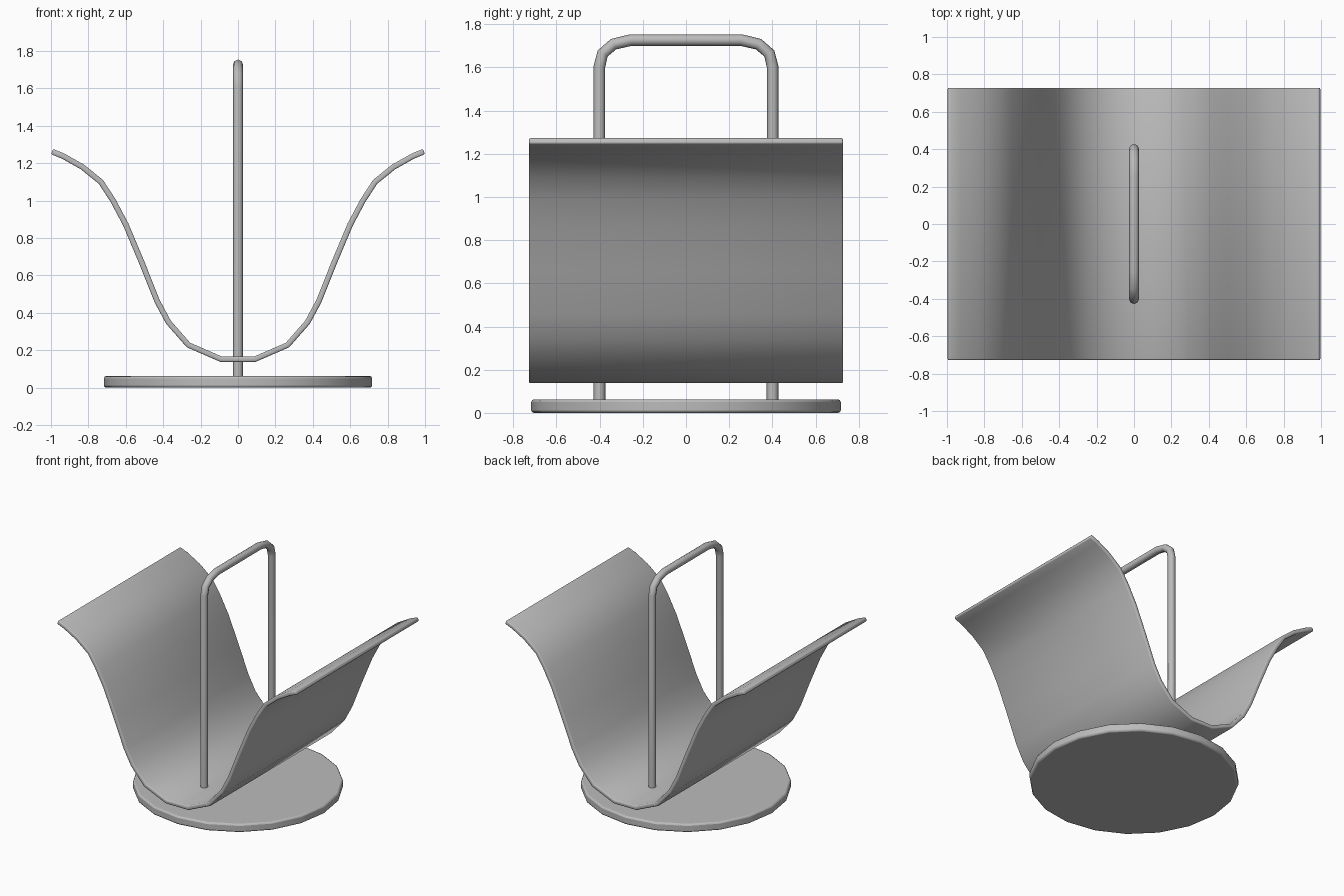
import bpy
import bmesh
import math

cube = bpy.data.objects.get("Cube")
if cube:
    bpy.data.objects.remove(cube, do_unlink=True)

grey = bpy.data.materials.new("grey_metal")
grey.use_nodes = True
colour = (0.5, 0.5, 0.5, 1)
grey.diffuse_color = colour
grey.node_tree.nodes["Principled BSDF"].inputs["Base Color"].default_value = colour


def add_object(name, data):
    obj = bpy.data.objects.new(name, data)
    bpy.context.collection.objects.link(obj)
    data.materials.append(grey)
    return obj


def add_bevel(obj, width, segments):
    mod = obj.modifiers.new("soft_edges", "BEVEL")
    mod.width = width
    mod.segments = segments
    mod.limit_method = "ANGLE"
    mod.angle_limit = math.radians(50)


def smooth(obj, degrees):
    bpy.ops.object.select_all(action="DESELECT")
    obj.select_set(True)
    bpy.context.view_layer.objects.active = obj
    bpy.ops.object.shade_smooth_by_angle(angle=math.radians(degrees))


# Round foot plate
bpy.ops.mesh.primitive_cylinder_add(vertices=20, radius=0.717, depth=0.062,
                                    location=(0, 0, 0.031))
base = bpy.context.object
base.name = "base_plate"
base.data.materials.append(grey)
add_bevel(base, 0.012, 2)
smooth(base, 30)

# Curved sheet: half profile mirrored across x, then swept along y
half = [(0.09, 0.152), (0.265, 0.228), (0.372, 0.35), (0.432, 0.462),
        (0.515, 0.67), (0.6, 0.872), (0.668, 1.0), (0.733, 1.1),
        (0.832, 1.18), (0.935, 1.238), (0.994, 1.262)]
profile = [(-x, z) for x, z in reversed(half)] + half
bm = bmesh.new()
rows = [[bm.verts.new((x, y, z)) for x, z in profile] for y in (-0.728, 0.728)]
for i in range(len(profile) - 1):
    bm.faces.new((rows[0][i], rows[0][i + 1], rows[1][i + 1], rows[1][i]))
mesh = bpy.data.meshes.new("curved_sheet")
bm.to_mesh(mesh)
bm.free()
sheet = add_object("curved_sheet", mesh)
solid = sheet.modifiers.new("thickness", "SOLIDIFY")
solid.thickness = 0.03
solid.offset = 0
add_bevel(sheet, 0.008, 2)
smooth(sheet, 40)

# Bent rod handle passing through the sheet into the foot plate
side = [(0.401, 0.05), (0.401, 1.605), (0.386, 1.665), (0.336, 1.708), (0.255, 1.727)]
path = [(-y, z) for y, z in side] + list(reversed(side))
curve = bpy.data.curves.new("rod_handle", "CURVE")
curve.dimensions = "3D"
curve.bevel_depth = 0.027
curve.bevel_resolution = 2
curve.use_fill_caps = True
spline = curve.splines.new("POLY")
spline.points.add(len(path) - 1)
for point, (y, z) in zip(spline.points, path):
    point.co = (0, y, z, 1)
add_object("rod_handle", curve)
